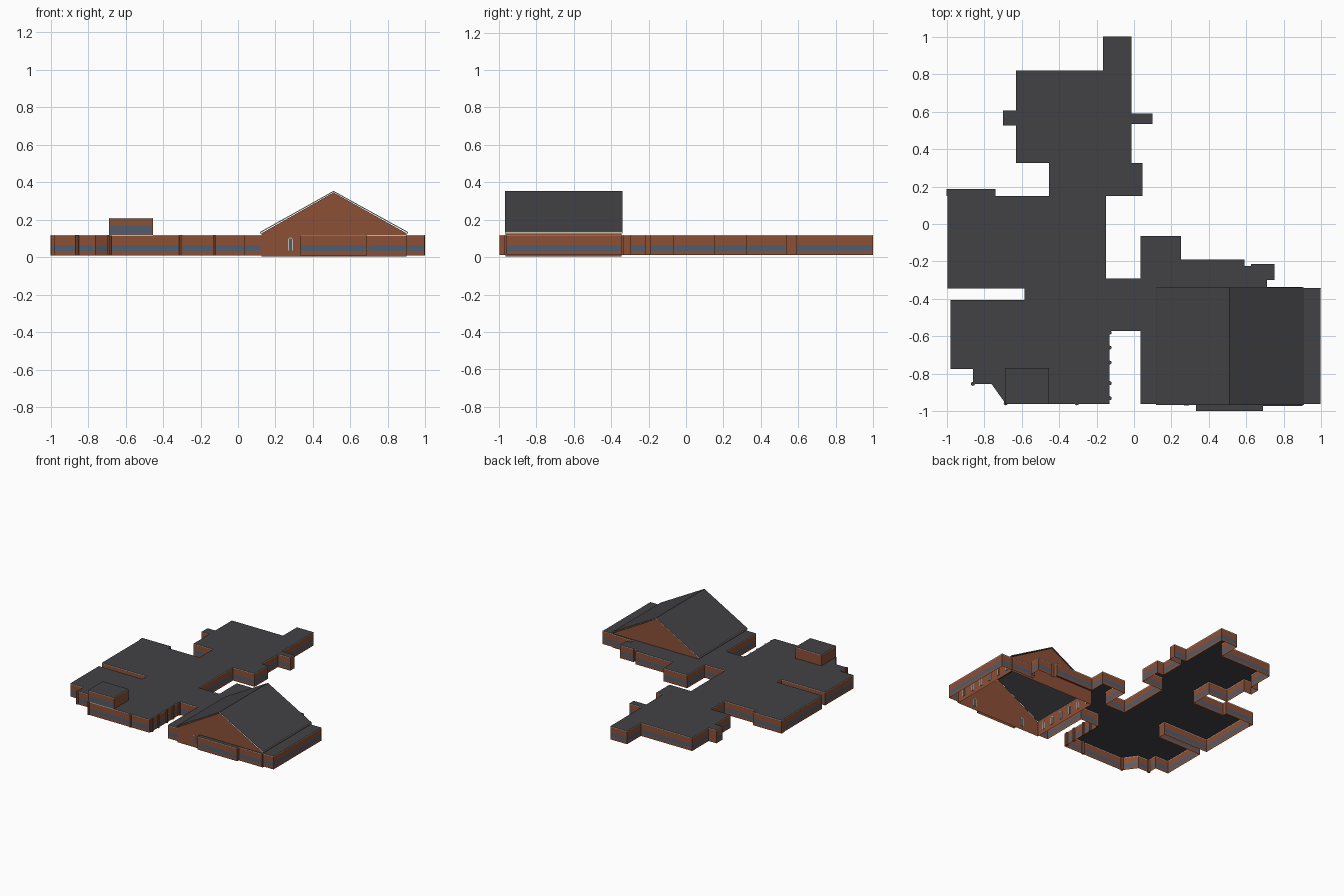
import bpy, bmesh, math
from mathutils import Vector

cube = bpy.data.objects.get("Cube")
if cube:
    bpy.data.objects.remove(cube, do_unlink=True)


def material(name, rgb):
    m = bpy.data.materials.new(name)
    m.use_nodes = True
    m.diffuse_color = (*rgb, 1)
    m.node_tree.nodes["Principled BSDF"].inputs["Base Color"].default_value = (*rgb, 1)
    return m


BRICK, ROOF, GLASS, TRIM = range(4)
MATERIALS = [
    material("brick", (0.26, 0.08, 0.037)),
    material("dark_roofing", (0.055, 0.053, 0.06)),
    material("window_glass", (0.08, 0.11, 0.15)),
    material("cream_trim", (0.55, 0.51, 0.43)),
]


def finish(bm, name):
    mesh = bpy.data.meshes.new(name)
    bm.to_mesh(mesh)
    bm.free()
    for m in MATERIALS:
        mesh.materials.append(m)
    obj = bpy.data.objects.new(name, mesh)
    bpy.context.collection.objects.link(obj)
    return obj


def face(bm, points, mat):
    f = bm.faces.new([bm.verts.new(p) for p in points])
    f.material_index = mat
    return f


def box(name, lo, hi, mat):
    bm = bmesh.new()
    bmesh.ops.create_cube(bm, size=1)
    for v in bm.verts:
        v.co = [lo[i] + (hi[i] - lo[i]) * (v.co[i] + 0.5) for i in range(3)]
    for f in bm.faces:
        f.material_index = mat
    return finish(bm, name)


def wall(bm, a, b, levels, has_window):
    """One wall: brick sill, window strip, brick head and trim."""
    base, sill, head, cap, top = levels
    d = (b - a).normalized() * 0.006

    def panel(p, q, z0, z1, mat):
        face(bm, [(p.x, p.y, z0), (q.x, q.y, z0), (q.x, q.y, z1), (p.x, p.y, z1)], mat)

    if has_window:
        panel(a, b, base, sill, BRICK)
        panel(a, a + d, sill, head, BRICK)
        panel(a + d, b - d, sill, head, GLASS)
        panel(b - d, b, sill, head, BRICK)
        panel(a, b, head, cap, BRICK)
    else:
        panel(a, b, base, cap, BRICK)
    panel(a, b, cap, top, TRIM)


def flat_wing(name, rects, levels, window_rule, skip=None, chamfer=None):
    """Union of (x0, y0, x1, y1) rectangles with a flat roof and open underside."""
    xs = sorted({v for r in rects for v in (r[0], r[2])})
    ys = sorted({v for r in rects for v in (r[1], r[3])})
    plan = bmesh.new()
    grid = {(x, y): plan.verts.new((x, y, levels[-1])) for x in xs for y in ys}
    for x0, x1 in zip(xs, xs[1:]):
        for y0, y1 in zip(ys, ys[1:]):
            cx, cy = (x0 + x1) / 2, (y0 + y1) / 2
            if any(r[0] < cx < r[2] and r[1] < cy < r[3] for r in rects):
                plan.faces.new([grid[c] for c in ((x0, y0), (x1, y0), (x1, y1), (x0, y1))])
    # Walk the outside edges into one loop, dropping points on straight runs
    follow = {}
    for f in plan.faces:
        for loop in f.loops:
            if loop.edge.is_boundary:
                follow[loop.vert] = loop.link_loop_next.vert
    start = next(iter(follow))
    ring, v = [start.co.copy()], follow[start]
    while v is not start and len(ring) <= len(follow):
        ring.append(v.co.copy())
        v = follow[v]
    plan.free()
    n = len(ring)
    ring = [p for i, p in enumerate(ring)
            if (p - ring[i - 1]).cross(ring[(i + 1) % n] - p).length > 1e-7]
    if chamfer:
        corner, target = chamfer
        near = min(ring, key=lambda p: (p.xy - Vector(corner)).length)
        near.xy = target
    bm = bmesh.new()
    face(bm, ring, ROOF)
    for i, a in enumerate(ring):
        b = ring[(i + 1) % len(ring)]
        if not (skip and skip((a + b) / 2)):
            wall(bm, a, b, levels, window_rule(a, b))
    return finish(bm, name)


# Gabled hall dimensions
HX0, HX1, HY0, HY1 = 0.125, 0.9, -0.965, -0.345
EAVE, RIDGE, MID = 0.127, 0.345, 0.51


def on_hall(p):
    e = 0.002
    return HX0 - e < p.x < HX1 + e and HY0 - e < p.y < HY1 + e


def long_wall(a, b):
    return (b - a).length > 0.08


LEVELS = (0.01, 0.032, 0.064, 0.112, 0.118)

# Low connected wings
flat_wing("low_wings", [
    (-0.98, -0.775, -0.13, -0.405),     # front right wing
    (-0.86, -0.855, -0.13, -0.775),
    (-0.76, -0.96, -0.13, -0.855),
    (-0.585, -0.405, -0.15, -0.345),    # neck between wings
    (-0.995, -0.345, -0.15, 0.15),      # middle wing
    (-1.0, 0.15, -0.74, 0.187),
    (-0.455, 0.15, 0.045, 0.325),       # rear wing
    (-0.63, 0.325, -0.013, 0.82),
    (-0.70, 0.525, -0.63, 0.605),
    (-0.013, 0.535, 0.10, 0.59),
    (-0.165, 0.82, -0.013, 1.0),
    (-0.15, -0.54, -0.09, -0.29),       # link to hall
    (-0.15, -0.572, 0.035, -0.29),
    (0.035, -0.345, HX1, -0.335),       # rooms behind hall
    (0.035, -0.335, 0.71, -0.225),
    (0.035, -0.225, 0.59, -0.19),
    (0.035, -0.19, 0.25, -0.065),
    (0.625, -0.30, 0.75, -0.213),
    (0.035, -0.96, HX0, -0.335),        # side aisles
    (HX1, -0.96, 0.995, -0.345),
    (HX1 - 0.01, -0.345, 0.998, -0.342),
], LEVELS, long_wall, on_hall, ((-0.76, -0.96), (-0.685, -0.96)))

# Front porch of the hall
flat_wing("front_porch", [(0.33, -0.997, 0.69, HY0), (0.69, -0.972, HX1, HY0)],
          LEVELS, long_wall, on_hall)

# Raised clerestory tower, glazed on the front
flat_wing("clerestory_tower", [(-0.69, -0.961, -0.455, -0.77)],
          (0.118, 0.122, 0.165, 0.204, 0.21), lambda a, b: a.y < -0.9 and b.y < -0.9)

# Hall walls, open below
bm = bmesh.new()
outline = [(HX0, 0.003), (HX1, 0.003), (HX1, EAVE), (MID, RIDGE), (HX0, EAVE)]
face(bm, [(x, HY0, z) for x, z in outline], BRICK)
face(bm, [(x, HY1, z) for x, z in reversed(outline)], BRICK)
for x in (HX0, HX1):
    face(bm, [(x, HY0, 0.003), (x, HY1, 0.003), (x, HY1, EAVE), (x, HY0, EAVE)], BRICK)
bmesh.ops.remove_doubles(bm, verts=bm.verts[:], dist=1e-5)
bmesh.ops.recalc_face_normals(bm, faces=bm.faces[:])
finish(bm, "hall_walls")

# Hall roof slopes with pale rake edges
RX0, RX1, RY0, RY1 = 0.12, 0.905, -0.967, -0.34
for side, ex in (("right", RX0), ("left", RX1)):
    bm = bmesh.new()
    profile = [(ex, 0.13), (MID, 0.348), (MID, 0.354), (ex, 0.136)]
    front = [(x, RY0, z) for x, z in profile]
    back = [(x, RY1, z) for x, z in profile]
    face(bm, front, TRIM)
    face(bm, back, TRIM)
    for i in range(4):
        j = (i + 1) % 4
        if i != 1:
            face(bm, [front[i], front[j], back[j], back[i]], TRIM if i == 3 else ROOF)
    bmesh.ops.remove_doubles(bm, verts=bm.verts[:], dist=1e-5)
    bmesh.ops.recalc_face_normals(bm, faces=bm.faces[:])
    finish(bm, "hall_roof_" + side)
    box("eave_trim_" + side, (ex - 0.003, RY0, 0.127), (ex + 0.003, RY1, 0.133), TRIM)


# Arched windows
def arch(name, x, y, turn):
    for part, w, depth, mat in (("frame", 0.013, 0.006, TRIM), ("glass", 0.008, 0.008, GLASS)):
        bm = bmesh.new()
        steps = [math.pi * i / 6 for i in range(7)]
        pts = [(-w, 0.035), (w, 0.035)] + [(w * math.cos(t), 0.092 + w * math.sin(t)) for t in steps]
        f = face(bm, [(u, -depth / 2, z) for u, z in pts], mat)
        moved = bmesh.ops.extrude_face_region(bm, geom=[f], use_keep_orig=True)["geom"]
        for v in moved:
            if isinstance(v, bmesh.types.BMVert):
                v.co.y += depth
        bmesh.ops.recalc_face_normals(bm, faces=bm.faces[:])
        obj = finish(bm, name + "_" + part)
        obj.location = (x, y, 0)
        obj.rotation_euler.z = turn


for x in (0.28, 0.74):
    arch("front_arch", x, HY0, 0)
for i in range(6):
    for x in (HX0, HX1):
        arch("side_arch", x, -0.9 + 0.1 * i, math.pi / 2)


# Slim posts along the front right wing
def post(x, y):
    bm = bmesh.new()
    bmesh.ops.create_cone(bm, segments=8, cap_ends=True, radius1=0.011, radius2=0.011, depth=0.106)
    bmesh.ops.translate(bm, verts=bm.verts[:], vec=(x, y, 0.063))
    for f in bm.faces:
        f.material_index = ROOF if f.normal.z > 0.5 else BRICK
    finish(bm, "corner_post")


for y in (-0.58, -0.66, -0.74, -0.85, -0.93):
    post(-0.13, y)
for x, y in ((-0.86, -0.853), (-0.685, -0.957), (-0.305, -0.957)):
    post(x, y)
